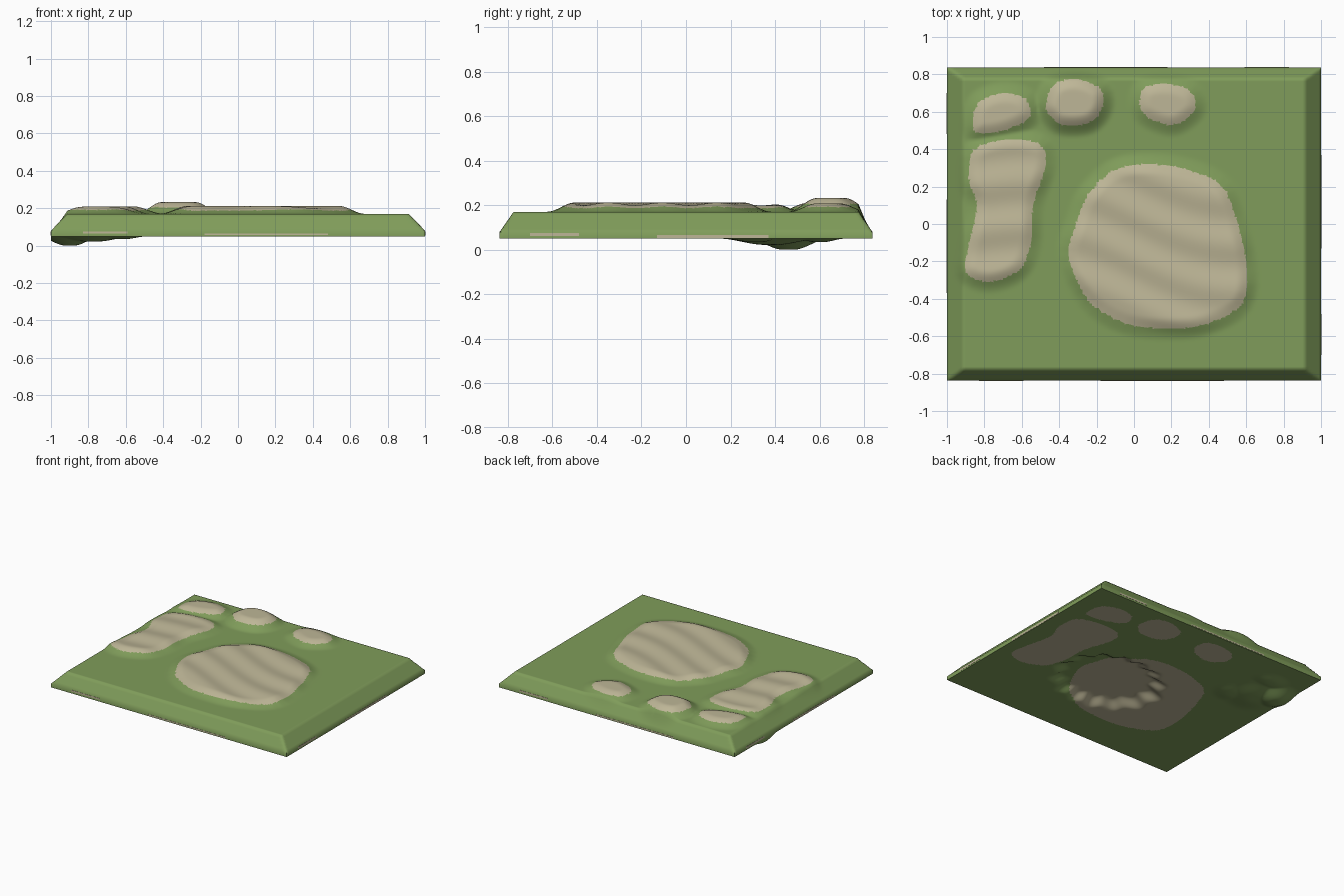
import bpy, bmesh, math

if "Cube" in bpy.data.objects:
    bpy.data.objects.remove(bpy.data.objects["Cube"])

STEP = 0.0125
NX, NY = 160, 134                      # grid cells, 2.0 x 1.675 units
HX, HY = 1.0, 0.8375
BASE, LIP, TOP = 0.05, 0.08, 0.17


def material(name, col):
    m = bpy.data.materials.new(name)
    m.diffuse_color = (*col, 1)
    m.use_nodes = True
    m.node_tree.nodes["Principled BSDF"].inputs["Base Color"].default_value = m.diffuse_color
    return m


GREEN = material("grass green", (0.215, 0.335, 0.103))
TAN = material("sandy tan", (0.515, 0.47, 0.31))


def smooth_loop(pts, n=4):
    """Closed Catmull-Rom curve through the outline points."""
    out, k = [], len(pts)
    for i in range(k):
        a, b, c, d = (pts[(i + j) % k] for j in (-1, 0, 1, 2))
        for s in range(n):
            t = s / n
            out.append(tuple(0.5 * (2 * b[q] + (c[q] - a[q]) * t
                       + (2 * a[q] - 5 * b[q] + 4 * c[q] - d[q]) * t * t
                       + (3 * b[q] - a[q] - 3 * c[q] + d[q]) * t ** 3) for q in (0, 1)))
    return out


# Outlines of the bare mounds, with height
BIG = [(.05, .32), (.25, .3), (.45, .22), (.53, .08), (.6, -.2), (.58, -.42), (.4, -.53),
       (.2, -.56), (-.05, -.53), (-.25, -.4), (-.35, -.17), (-.31, 0), (-.25, .15), (-.12, .28)]
LONG = [(-.86, .39), (-.7, .45), (-.51, .43), (-.47, .32), (-.54, .1), (-.55, -.1),
        (-.62, -.25), (-.78, -.31), (-.9, -.25), (-.88, -.1), (-.84, .1), (-.88, .22)]
CORNER = [(-.86, .57), (-.82, .66), (-.7, .7), (-.58, .67), (-.56, .57), (-.7, .5), (-.84, .49)]
MIDDLE = [(-.47, .65), (-.42, .75), (-.3, .775), (-.18, .72), (-.17, .62), (-.24, .54),
          (-.38, .53), (-.45, .58)]
SMALL = [(.03, .65), (.06, .73), (.18, .75), (.3, .71), (.33, .62), (.26, .55), (.18, .53), (.06, .58)]
MOUNDS = []
for pts, h in ((BIG, .036), (LONG, .034), (CORNER, .04), (MIDDLE, .062), (SMALL, .038)):
    loop = smooth_loop(pts)
    xs, ys = [p[0] for p in loop], [p[1] for p in loop]
    MOUNDS.append((loop, h, (min(xs), max(xs), min(ys), max(ys))))


def inside_distance(loop, x, y):
    """Signed distance (positive inside) and nearest outline point."""
    best, near, inside = 9.0, (x, y), False
    ax, ay = loop[-1]
    for bx, by in loop:
        ex, ey = bx - ax, by - ay
        t = max(0, min(1, ((x - ax) * ex + (y - ay) * ey) / (ex * ex + ey * ey)))
        px, py = ax + t * ex, ay + t * ey
        d = (x - px) ** 2 + (y - py) ** 2
        if d < best:
            best, near = d, (px, py)
        if (ay > y) != (by > y) and x < ax + ex * (y - ay) / ey:
            inside = not inside
        ax, ay = bx, by
    return (1 if inside else -1) * math.sqrt(best), near


def nearest_mound(x, y):
    best = (-1.0, (x, y), None)
    for i, (loop, h, (x0, x1, y0, y1)) in enumerate(MOUNDS):
        if x0 - .1 < x < x1 + .1 and y0 - .1 < y < y1 + .1:
            d, p = inside_distance(loop, x, y)
            if d > best[0]:
                best = (d, p, i)
    return best


def ramp(t):
    t = max(0, min(1, t))
    return t * t * (3 - 2 * t)


def top_height(x, y, d, i):
    ex, ey = (HX - abs(x)) / 0.0875, (HY - abs(y)) / 0.0625
    z = LIP + (TOP - LIP) * min(1, ex, ey)
    if i is not None:
        h = MOUNDS[i][1]
        if i < 2:                                  # weathered ridges on the larger mounds
            h += 0.006 * math.sin(26 * y + 5 * x + 2 * math.sin(4 * x))
        z += h * ramp((d + 0.07) / 0.13) * ramp(min(ex, ey))
    return z


def bottom_height(x, y):
    z = BASE
    # hollow under the large mound, with a wavy rim
    r = math.hypot((x - .12) / .44, (y + .14) / .36)
    r += .05 * math.sin(14 * math.atan2(y + .14, x - .12))
    z += 0.045 * ramp((1 - r) / 0.3)
    # lumps hanging under the back left corner
    drop = 0
    for cx, cy, rx, ry, h in ((-.9, .46, .15, .16, .05), (-.78, .38, .2, .2, .028),
                              (-.63, .31, .13, .12, .016), (-.75, .6, .14, .1, .016)):
        drop = max(drop, h * ramp(1.15 - math.hypot((x - cx) / rx, (y - cy) / ry)))
    return z - drop


# Landscape tile: displaced top, displaced underside, lip joining the two
bm = bmesh.new()
upper, lower = {}, {}
for i in range(NX + 1):
    for j in range(NY + 1):
        x, y = -HX + i * STEP, -HY + j * STEP
        d, p, k = nearest_mound(x, y)
        edge = i in (0, NX) or j in (0, NY)
        if abs(d) < STEP * 0.45 and not edge:      # snap to outline for a clean colour edge
            x, y = p
            d = 0
        upper[i, j] = bm.verts.new((x, y, top_height(x, y, d, k)))
        xb = -x                                    # underside pattern is mirrored
        lower[NX - i, j] = bm.verts.new((xb, y, bottom_height(xb, y)))


def add(verts, colour=0):
    f = bm.faces.new(verts)
    f.material_index = colour


for i in range(NX):
    for j in range(NY):
        ring = ((i, j), (i + 1, j), (i + 1, j + 1), (i, j + 1))
        for grid, s in ((upper, 1), (lower, -1)):
            vs = [grid[k] for k in ring]
            cx, cy = s * sum(v.co.x for v in vs) / 4, sum(v.co.y for v in vs) / 4
            add(vs[::s], 1 if nearest_mound(cx, cy)[0] > 0 else 0)
rim = ([(i, 0) for i in range(NX)] + [(NX, j) for j in range(NY)]
       + [(i, NY) for i in range(NX, 0, -1)] + [(0, j) for j in range(NY, 0, -1)])
for a, b in zip(rim, rim[1:] + rim[:1]):
    add((lower[a], lower[b], upper[b], upper[a]))
me = bpy.data.meshes.new("landscape_tile")
bm.to_mesh(me)
bm.free()
me.materials.append(GREEN)
me.materials.append(TAN)
tile = bpy.data.objects.new("landscape_tile", me)
bpy.context.collection.objects.link(tile)
bpy.context.view_layer.objects.active = tile
tile.select_set(True)
bpy.ops.object.shade_smooth_by_angle(angle=math.radians(60))


# Thin sandy streaks on the lip
def streak(name, x, y, z, sx, sy, sz):
    bpy.ops.mesh.primitive_cube_add(size=1, location=(x, y, z))
    o = bpy.context.object
    o.name, o.scale = name, (sx, sy, sz)
    o.data.materials.append(TAN)


for side, s in (("front", -1), ("back", 1)):
    streak(side + "_streak_short", s * .71, s * HY, .07, .24, .003, .012)
    streak(side + "_streak_long", -s * .15, s * HY, .06, .66, .003, .009)
for side, s in (("left", -1), ("right", 1)):
    streak(side + "_streak_short", s * HX, -s * .59, .068, .003, .22, .014)
    streak(side + "_streak_long", s * HX, s * .12, .06, .003, .5, .014)
